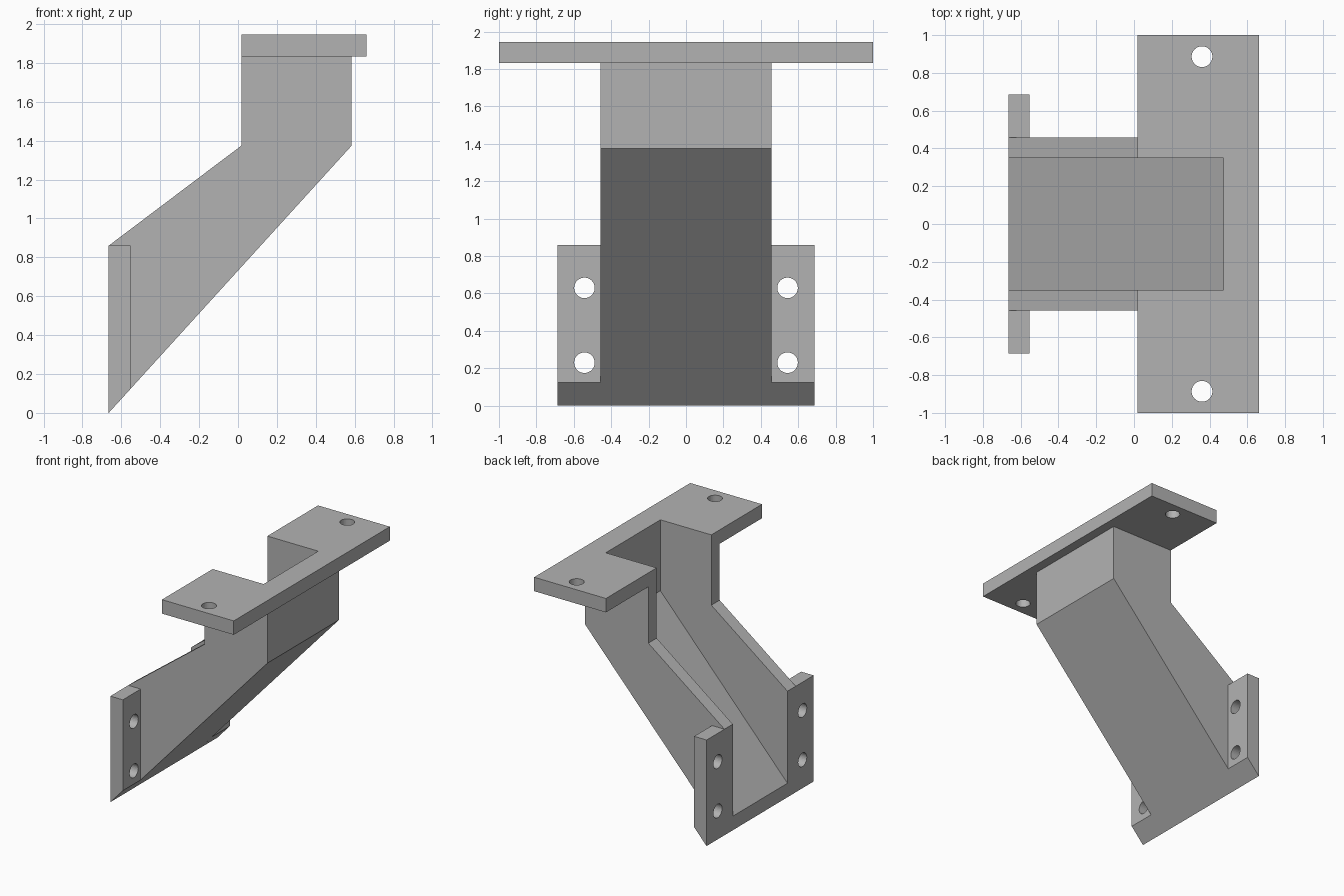
import bpy
import bmesh
from mathutils import Matrix, Vector
from math import pi

cube = bpy.data.objects.get("Cube")
if cube:
    bpy.data.objects.remove(cube, do_unlink=True)

grey = bpy.data.materials.new("plain grey")
grey.use_nodes = True
grey.diffuse_color = (0.45, 0.45, 0.45, 1)
grey.node_tree.nodes["Principled BSDF"].inputs["Base Color"].default_value = (0.45, 0.45, 0.45, 1)


def make_object(name, bm):
    bmesh.ops.recalc_face_normals(bm, faces=bm.faces)
    mesh = bpy.data.meshes.new(name)
    bm.to_mesh(mesh)
    bm.free()
    mesh.materials.append(grey)
    obj = bpy.data.objects.new(name, mesh)
    bpy.context.collection.objects.link(obj)
    return obj


def prism(name, outline, y0, y1):
    """Extrude an x-z outline from y0 to y1."""
    bm = bmesh.new()
    face = bm.faces.new([bm.verts.new((x, y0, z)) for x, z in outline])
    new = bmesh.ops.extrude_face_region(bm, geom=[face])["geom"]
    verts = [v for v in new if isinstance(v, bmesh.types.BMVert)]
    bmesh.ops.translate(bm, verts=verts, vec=(0, y1 - y0, 0))
    return make_object(name, bm)


def drill(center, axis):
    """Cylinder cutter for a screw hole."""
    bm = bmesh.new()
    turn = Vector((0, 0, 1)).rotation_difference(Vector(axis)).to_matrix().to_4x4()
    bmesh.ops.create_cone(bm, cap_ends=True, segments=32, radius1=0.055, radius2=0.055,
                          depth=0.4, matrix=Matrix.Translation(center) @ turn)
    return make_object("hole_cutter", bm)


def cut(obj, cutters):
    for cutter in cutters:
        cutter.hide_render = True
        mod = obj.modifiers.new("cut", "BOOLEAN")
        mod.operation = "DIFFERENCE"
        mod.solver = "EXACT"
        mod.object = cutter
    bpy.context.view_layer.update()
    result = obj.evaluated_get(bpy.context.evaluated_depsgraph_get())
    mesh = bpy.data.meshes.new_from_object(result)
    obj.modifiers.clear()
    obj.data = mesh
    for cutter in cutters:
        bpy.data.objects.remove(cutter, do_unlink=True)


def channel_cutter():
    # Open inside of the chute, running up through the top plate
    return prism("channel_cutter", [(-0.8, -0.035), (0.475, 1.37), (0.475, 2.2), (-0.8, 2.2)],
                 -0.35, 0.35)


BACK, STEP, LIP = -0.665, 0.018, 0.86

# Sloping open chute
chute = prism("chute", [(BACK, 0), (BACK, LIP), (STEP, 1.375), (STEP, 1.832),
                        (0.585, 1.832), (0.585, 1.375)], -0.457, 0.457)
cut(chute, [channel_cutter()])

# Top mounting plate with notch and two holes
plate = prism("top_plate", [(STEP, 1.832), (STEP, 1.945), (0.662, 1.945), (0.662, 1.832)], -1, 1)
cut(plate, [channel_cutter()] + [drill((0.36, s * 0.886, 1.89), (0, 0, 1)) for s in (-1, 1)])

# Side mounting flanges, bevelled below along the chute slope
for side, s in (("left", 1), ("right", -1)):
    flange = prism(side + "_flange", [(BACK, 0), (BACK, LIP), (-0.553, LIP), (-0.553, 0.123)],
                   s * 0.457, s * 0.686)
    cut(flange, [drill((-0.61, s * 0.543, z), (1, 0, 0)) for z in (0.23, 0.63)])
